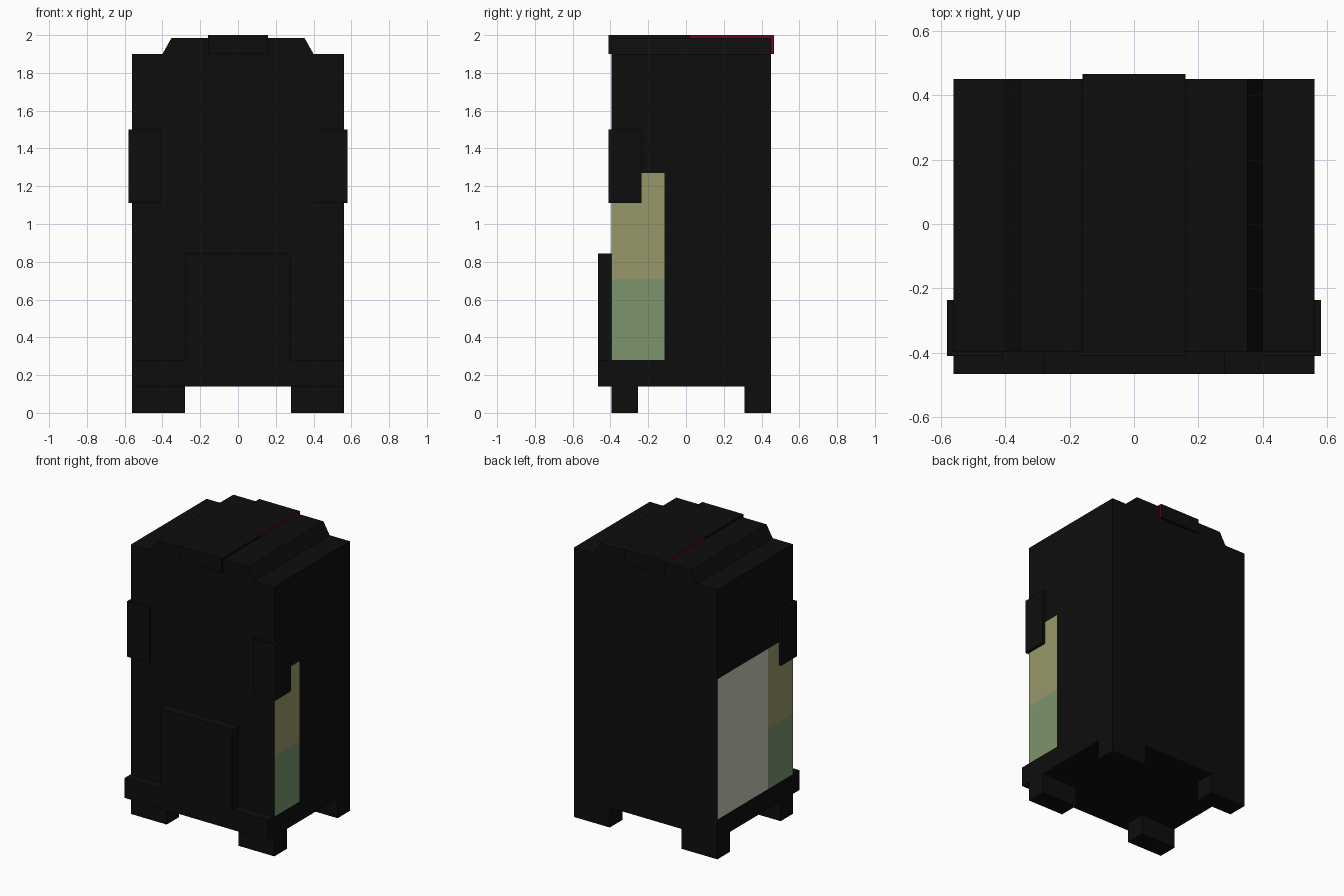
import bpy, bmesh
from mathutils import Vector

if "Cube" in bpy.data.objects:
    bpy.data.objects.remove(bpy.data.objects["Cube"], do_unlink=True)


def material(name, rgb):
    mat = bpy.data.materials.new(name)
    mat.use_nodes = True
    mat.diffuse_color = (*rgb, 1)
    mat.node_tree.nodes["Principled BSDF"].inputs["Base Color"].default_value = (*rgb, 1)
    return mat


BLACK = material("black", (0.0042, 0.0042, 0.0042))
KHAKI = material("khaki", (0.31, 0.31, 0.14))
GREEN = material("sage green", (0.20, 0.30, 0.155))
GREY = material("warm grey", (0.58, 0.57, 0.48))
RED = material("dark red", (0.17, 0.0, 0.02))


def finish(name, bm, mats):
    mesh = bpy.data.meshes.new(name)
    bm.normal_update()
    bm.to_mesh(mesh)
    bm.free()
    for mat in mats:
        mesh.materials.append(mat)
    obj = bpy.data.objects.new(name, mesh)
    bpy.context.collection.objects.link(obj)
    return obj


def box_mesh(x, y, z):
    bm = bmesh.new()
    bmesh.ops.create_cube(bm, size=1)
    for v in bm.verts:
        v.co = Vector([r[0] if c < 0 else r[1] for c, r in zip(v.co, (x, y, z))])
    bm.normal_update()
    return bm


def box(name, x, y, z, side=None):
    """Black box; its left and right faces can take another colour."""
    bm = box_mesh(x, y, z)
    if side:
        for f in bm.faces:
            f.material_index = int(abs(f.normal.x) > 0.5)
    return finish(name, bm, [BLACK, side] if side else [BLACK])


# Main cabinet, cut along the borders of the painted side panels
HALF, FRONT, BACK, FLOOR, TOP = 0.56, -0.395, 0.45, 0.14, 1.90
PANEL_Y, PANEL_LOW, PANEL_MID, PANEL_HIGH = -0.115, 0.28, 0.71, 1.27
body = box_mesh((-HALF, HALF), (FRONT, BACK), (FLOOR, TOP))
cuts = [((0, PANEL_Y, 0), (0, 1, 0))]
cuts += [((0, 0, z), (0, 0, 1)) for z in (PANEL_LOW, PANEL_MID, PANEL_HIGH)]
for co, no in cuts:
    bmesh.ops.bisect_plane(body, geom=body.verts[:] + body.edges[:] + body.faces[:],
                           plane_co=co, plane_no=no)
body.normal_update()
for f in body.faces:
    c = f.calc_center_median()
    if abs(f.normal.x) > 0.5 and PANEL_LOW < c.z < PANEL_HIGH:
        if c.y < PANEL_Y:
            f.material_index = 1 if c.z > PANEL_MID else 2
        elif f.normal.x < 0:
            f.material_index = 3
finish("cabinet_body", body, [BLACK, KHAKI, GREEN, GREY])

# Feet and front corner blocks, mirrored left and right
for side, s in (("left", 1), ("right", -1)):
    foot_x = sorted((s * 0.28, s * HALF))
    box("front_foot_" + side, foot_x, (FRONT, -0.255), (0, FLOOR))
    box("back_foot_" + side, foot_x, (0.31, BACK), (0, FLOOR))
    box("corner_block_" + side, sorted((s * 0.405, s * 0.58)), (-0.41, -0.235), (1.11, 1.50))

# Front bumper and raised lower panel
box("front_bumper", (-HALF, HALF), (-0.465, FRONT), (FLOOR, 0.28))
box("front_panel", (-0.28, 0.28), (-0.465, FRONT), (0.28, 0.845))

# Raised roof with sloping sides
roof = box_mesh((-0.40, 0.40), (FRONT, BACK), (TOP, 1.985))
for v in roof.verts:
    if v.co.z > TOP + 0.01:
        v.co.x *= 0.88
finish("raised_roof", roof, [BLACK])

# Strip over the roof, folded down at both ends; the rear half has red edges
STRIP = (-0.16, 0.16)
box("roof_strip_front", STRIP, (-0.41, 0.02), (1.985, 2.0))
box("roof_strip_front_lip", STRIP, (-0.41, FRONT), (TOP, 1.985))
box("roof_strip_rear", STRIP, (0.02, 0.465), (1.985, 2.0), RED)
box("roof_strip_rear_lip", STRIP, (BACK, 0.465), (TOP, 1.985), RED)
